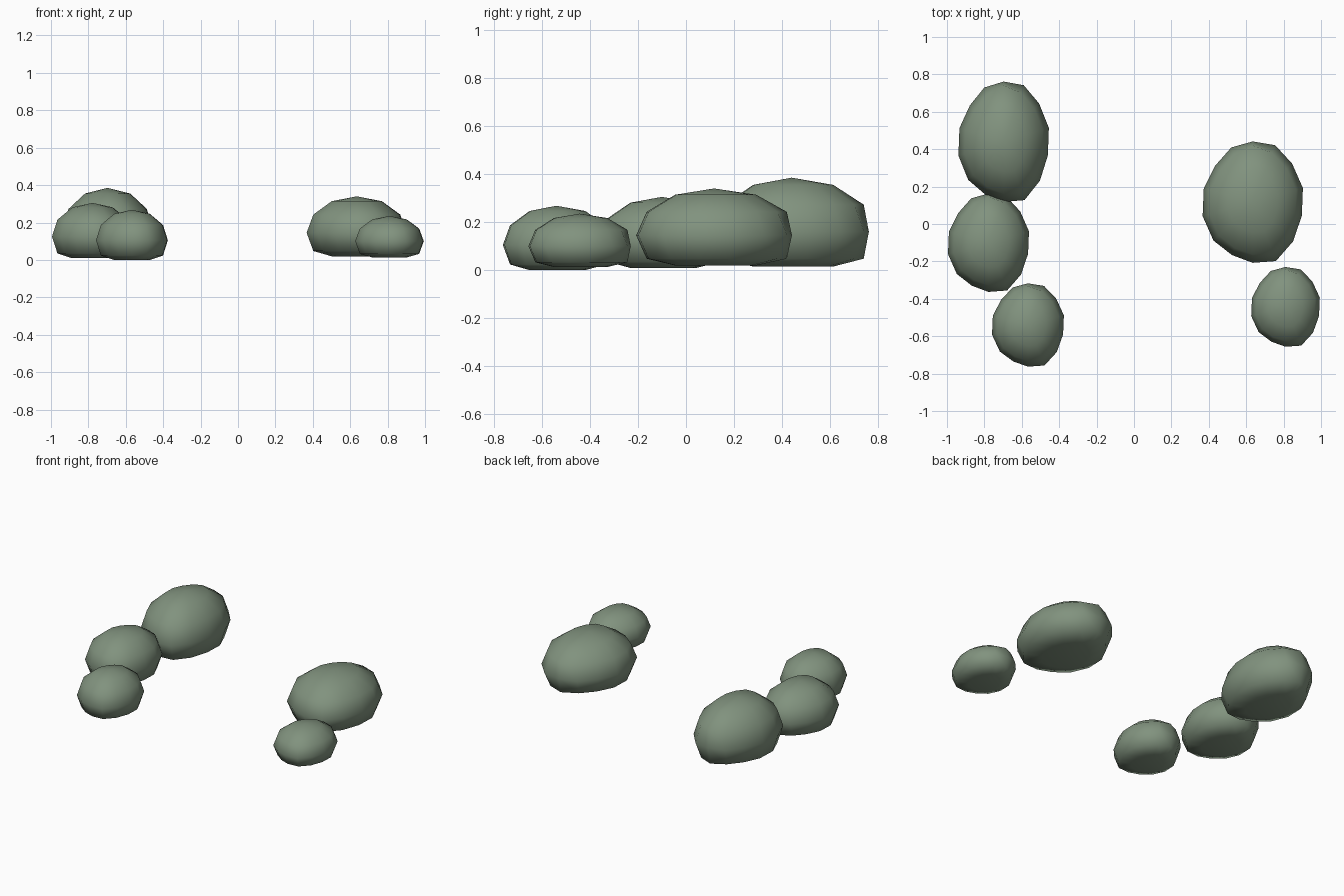
import bpy, bmesh
from math import atan2, degrees
from mathutils import Vector

cube = bpy.data.objects.get("Cube")
if cube:
    bpy.data.objects.remove(cube, do_unlink=True)

# Single mossy stone colour
moss = bpy.data.materials.new("sage_green")
moss.use_nodes = True
colour = (0.22, 0.29, 0.21, 1)
moss.diffuse_color = colour
bsdf = next(n for n in moss.node_tree.nodes if n.type == 'BSDF_PRINCIPLED')
bsdf.inputs["Base Color"].default_value = colour
bsdf.inputs["Roughness"].default_value = 0.9

SEGMENTS, RINGS = 14, 6
# Lopsided bulge around half the girth, mirrored front to back
BULGE = [1.0, 0.978, 1.0, 1.035, 0.96, 0.93, 0.977, 1.0]
FLAT_BASE = -0.645


def boulder(name, centre, radii):
    """Squashed low-poly sphere with a flattened underside."""
    bm = bmesh.new()
    bmesh.ops.create_uvsphere(bm, u_segments=SEGMENTS, v_segments=RINGS, radius=1)
    for v in bm.verts:
        if abs(v.co.z) < 0.99:
            step = round(abs(degrees(atan2(v.co.y, v.co.x))) * SEGMENTS / 360)
            v.co.x *= BULGE[step]
            v.co.y *= BULGE[step]
        v.co.z = max(v.co.z, FLAT_BASE)
        v.co = Vector(a * b for a, b in zip(v.co, radii)) + Vector(centre)
    for f in bm.faces:
        f.smooth = True
    mesh = bpy.data.meshes.new(name)
    bm.to_mesh(mesh)
    bm.free()
    mesh.materials.append(moss)
    obj = bpy.data.objects.new(name, mesh)
    bpy.context.collection.objects.link(obj)


# Right-hand row, back to front
boulder("right_back_boulder", (-0.697, 0.44, 0.16), (0.248, 0.335, 0.225))
boulder("right_middle_boulder", (-0.778, -0.1, 0.125), (0.222, 0.274, 0.18))
boulder("right_front_boulder", (-0.567, -0.54, 0.105), (0.197, 0.232, 0.163))
# Left-hand pair
boulder("left_back_boulder", (0.635, 0.117, 0.145), (0.275, 0.338, 0.195))
boulder("left_front_boulder", (0.81, -0.443, 0.1), (0.188, 0.222, 0.135))
